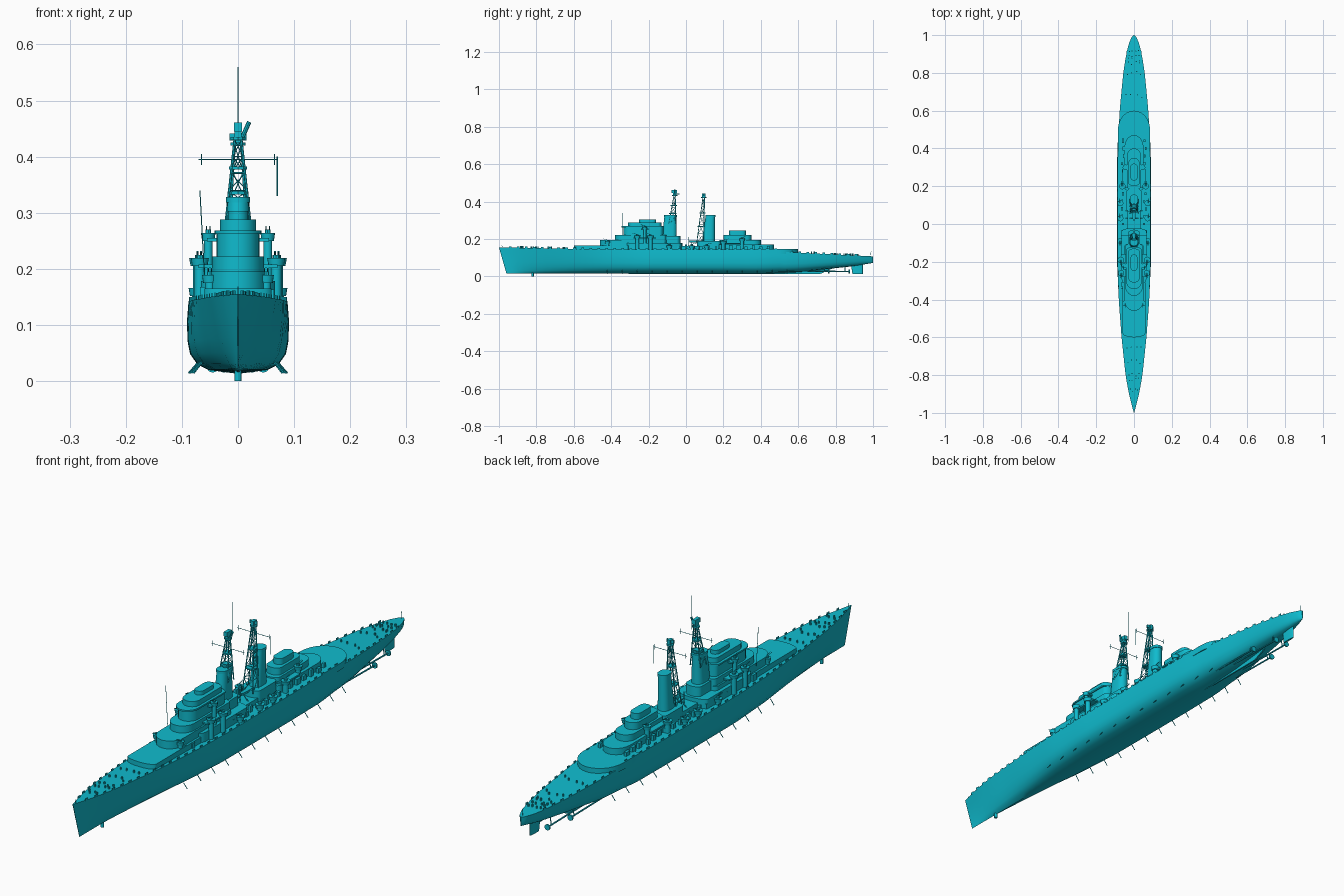
import bpy, bmesh, math, random
from mathutils import Vector, Matrix

if "Cube" in bpy.data.objects:
    bpy.data.objects.remove(bpy.data.objects["Cube"])
random.seed(4)

paint = bpy.data.materials.new("cyan_paint")
paint.use_nodes = True
CYAN = (0.005, 0.5, 0.62, 1)
paint.diffuse_color = CYAN
paint.node_tree.nodes["Principled BSDF"].inputs["Base Color"].default_value = CYAN


def finish(bm, name):
    bmesh.ops.recalc_face_normals(bm, faces=bm.faces)
    mesh = bpy.data.meshes.new(name)
    bm.to_mesh(mesh)
    bm.free()
    mesh.materials.append(paint)
    obj = bpy.data.objects.new(name, mesh)
    bpy.context.collection.objects.link(obj)
    bpy.ops.object.select_all(action="DESELECT")
    obj.select_set(True)
    bpy.context.view_layer.objects.active = obj
    bpy.ops.object.shade_smooth_by_angle(angle=math.radians(32))
    return obj


def box(bm, center, size):
    bmesh.ops.create_cube(bm, size=1, matrix=Matrix.Translation(center) @ Matrix.Diagonal((*size, 1)))


def drum(bm, x, y, low, high, radius, top=None, sides=16):
    bmesh.ops.create_cone(bm, cap_ends=True, segments=sides, radius1=radius,
                          radius2=radius if top is None else top, depth=high - low,
                          matrix=Matrix.Translation((x, y, (low + high) / 2)))


def rod(bm, a, b, radius=0.001, sides=5):
    a, b = Vector(a), Vector(b)
    turn = (b - a).to_track_quat("Z", "Y").to_matrix().to_4x4()
    bmesh.ops.create_cone(bm, cap_ends=True, segments=sides, radius1=radius, radius2=radius,
                          depth=(b - a).length, matrix=Matrix.Translation((a + b) / 2) @ turn)


def outline(front, back, half, nose, tail, steps=10):
    """Plan shape with elliptical ends of the given lengths."""
    pts = []
    for k in range(steps + 1):
        a = math.pi * k / steps
        pts.append((half * math.cos(a), back - tail + tail * math.sin(a)))
    for k in range(steps + 1):
        a = math.pi * k / steps
        pts.append((-half * math.cos(a), front + nose - nose * math.sin(a)))
    return pts


def prism(bm, lower, upper, low, high):
    rings = [[bm.verts.new((x, y, z)) for x, y in pts] for pts, z in ((lower, low), (upper, high))]
    n = len(lower)
    for i in range(n):
        j = (i + 1) % n
        bm.faces.new((rings[0][i], rings[0][j], rings[1][j], rings[1][i]))
    bm.faces.new(rings[0][::-1])
    bm.faces.new(rings[1])


def lerp(table, y):
    for (a, p), (b, q) in zip(table, table[1:]):
        if y <= b:
            return p + (q - p) * (y - a) / (b - a)
    return table[-1][1]


# Hull lofted through stations
BEAM = [(-1, 0.001), (-0.95, 0.014), (-0.9, 0.027), (-0.8, 0.045), (-0.6, 0.067), (-0.4, 0.083),
        (-0.2, 0.09), (0.2, 0.091), (0.4, 0.088), (0.6, 0.078), (0.8, 0.058), (0.9, 0.042),
        (0.96, 0.026), (0.99, 0.012), (1, 0.002)]
DECK = [(-1, 0.155), (-0.6, 0.147), (-0.3, 0.143), (0.5, 0.143), (0.53, 0.13), (1, 0.107)]
KEEL = [(-1, 0.015), (0.4, 0.013), (0.6, 0.022), (0.9, 0.055), (1, 0.072)]
VEE = [(-1, 1), (-0.8, 0.75), (-0.4, 0.15), (-0.2, 0), (0.4, 0), (0.8, 0.3), (1, 0.5)]
RISE = (0, 0.05, 0.13, 0.27, 0.45, 0.72, 1)
FULL = (0, 0.58, 0.8, 0.94, 0.99, 1, 0.97)
SHARP = (0, 0.1, 0.2, 0.38, 0.55, 0.78, 1)

bm = bmesh.new()
previous = None
count = 48
ys = sorted(set([round(-1 + 2 * i / count, 3) for i in range(count + 1)] + [0.5, 0.53, 0.98, 0.99]))
for y in ys:
    beam, deck, keel, vee = (lerp(t, y) for t in (BEAM, DECK, KEEL, VEE))
    half = []
    for h, f, s in zip(RISE, FULL, SHARP):
        rake = 0.04 * (1 - h) * max(0, -y * 5 - 4)
        half.append((beam * (f + (s - f) * vee), y + rake, keel + (deck - keel) * h))
    ring = [bm.verts.new((-x, v, z)) for x, v, z in half[:0:-1]] + [bm.verts.new(p) for p in half]
    if previous:
        for i in range(len(ring)):
            j = (i + 1) % len(ring)
            bm.faces.new((previous[i], previous[j], ring[j], ring[i]))
    else:
        bm.faces.new(ring)
    previous = ring
bm.faces.new(previous)
finish(bm, "hull")

# Raised deck with a curved aft edge
bm = bmesh.new()
shape = outline(0.4, 0.6, 0.085, 0, 0.1, 14)
prism(bm, shape, shape, 0.12, 0.146)
finish(bm, "raised_deck")

# Skeg, rudder, propeller shafts, keel dome and bilge fins
bm = bmesh.new()
prism(bm, [(0.003, 0.4), (0.003, 0.72), (-0.003, 0.72), (-0.003, 0.4)],
      [(0.003, 0.4), (0.003, 0.8), (-0.003, 0.8), (-0.003, 0.4)], 0.014, 0.05)
finish(bm, "skeg")
bm = bmesh.new()
prism(bm, outline(0.89, 0.945, 0.004, 0.01, 0.03), outline(0.88, 0.945, 0.004, 0.01, 0.03), 0.014, 0.075)
finish(bm, "rudder")
bm = bmesh.new()
for s in (-1, 1):
    for x, start, end in ((0.025, 0.6, 0.87), (0.045, 0.5, 0.76)):
        rod(bm, (s * x, start, 0.03), (s * x, end, 0.026), 0.003, 8)
        rod(bm, (s * x, end - 0.02, 0.026), (s * x * 0.7, end - 0.02, 0.07), 0.002)
        rod(bm, (s * x, end, 0.026), (s * x, end + 0.006, 0.026), 0.011, 10)
finish(bm, "propeller_shafts")
bm = bmesh.new()
drum(bm, 0, -0.82, 0, 0.03, 0.006)
finish(bm, "keel_dome")
bm = bmesh.new()
for s in (-1, 1):
    for i in range(13):
        y = -0.42 + 0.08 * i
        edge = lerp(BEAM, y)
        rod(bm, (s * edge * 0.78, y, 0.034), (s * edge * 0.97, y, 0.014), 0.0015)
finish(bm, "bilge_rods")

# Superstructure tiers: front, back, half width, nose, tail, bottom, top
TIERS = {
    "fore_deckhouse": (-0.6, -0.3, 0.06, 0.02, 0.01, 0.13, 0.165),
    "fore_upper_house": (-0.46, -0.1, 0.052, 0.06, 0.02, 0.16, 0.195),
    "main_deckhouse": (-0.33, -0.02, 0.066, 0.04, 0.02, 0.13, 0.178),
    "bridge_base": (-0.38, -0.1, 0.046, 0.05, 0.02, 0.19, 0.222),
    "bridge_tower": (-0.335, -0.12, 0.038, 0.04, 0.02, 0.22, 0.265),
    "bridge_roof": (-0.31, -0.13, 0.032, 0.03, 0.02, 0.26, 0.288),
    "bridge_director": (-0.25, -0.16, 0.018, 0.02, 0.02, 0.28, 0.303),
    "bridge_eave": (-0.345, -0.12, 0.042, 0.045, 0.02, 0.262, 0.268),
    "funnel_base": (-0.14, -0.03, 0.032, 0.02, 0.02, 0.17, 0.215),
    "midship_house": (-0.03, 0.18, 0.035, 0.01, 0.01, 0.13, 0.163),
    "aft_funnel_base": (0.06, 0.19, 0.04, 0.02, 0.02, 0.13, 0.19),
    "aft_deckhouse": (0.17, 0.47, 0.05, 0.02, 0.06, 0.13, 0.17),
    "aft_upper_house": (0.18, 0.4, 0.038, 0.02, 0.04, 0.16, 0.195),
    "aft_control_house": (0.2, 0.35, 0.03, 0.02, 0.03, 0.19, 0.222),
    "aft_director": (0.23, 0.32, 0.02, 0.02, 0.02, 0.22, 0.245),
}
for name, (front, back, half, nose, tail, low, high) in TIERS.items():
    bm = bmesh.new()
    shape = outline(front, back, half, nose, tail)
    prism(bm, shape, shape, low, high)
    finish(bm, name)

# Funnels with rims
for name, foot, head, low in (("fore_funnel", (-0.13, -0.05), (-0.115, -0.05), 0.2),
                              ("aft_funnel", (0.08, 0.155), (0.105, 0.155), 0.15)):
    bm = bmesh.new()
    prism(bm, outline(*foot, 0.024, 0.025, 0.025), outline(*head, 0.019, 0.02, 0.02), low, 0.325)
    rim = outline(head[0] - 0.002, head[1] + 0.002, 0.021, 0.02, 0.02)
    prism(bm, rim, rim, 0.318, 0.328)
    finish(bm, name)

# Lattice masts with platforms and yards
for name, foot, head, low, high in (("fore_mast", -0.075, -0.06, 0.28, 0.43),
                                    ("aft_mast", 0.075, 0.095, 0.18, 0.42)):
    bm = bmesh.new()

    def corner(k, t):
        spread = 0.022 + (0.006 - 0.022) * t
        sx, sy = ((1, 1), (-1, 1), (-1, -1), (1, -1))[k % 4]
        return (sx * spread, foot + (head - foot) * t + sy * spread * 0.8, low + (high - low) * t)

    bays = 5
    for k in range(4):
        rod(bm, corner(k, 0), corner(k, 1), 0.0022, 6)
        for i in range(bays):
            rod(bm, corner(k, i / bays), corner(k + 1, (i + 1) / bays))
            rod(bm, corner(k, (i + 1) / bays), corner(k + 1, (i + 1) / bays))
    for t, r in ((0.35, 0.02), (0.65, 0.017), (1, 0.014)):
        p = corner(0, t)
        drum(bm, 0, foot + (head - foot) * t, p[2], p[2] + 0.005, r, sides=10)
    box(bm, (0, head, high + 0.012), (0.012, 0.02, 0.02))
    rod(bm, (-0.07, head, 0.395), (0.07, head, 0.395))
    for s in (-1, 1):
        rod(bm, (s * 0.065, head, 0.385), (s * 0.065, head, 0.405))
    finish(bm, name)

bm = bmesh.new()
box(bm, (0, -0.062, 0.453), (0.014, 0.03, 0.016))
rod(bm, (0, -0.035, 0.43), (0, -0.035, 0.56))
rod(bm, (0, -0.06, 0.44), (0, -0.035, 0.44), 0.002)
rod(bm, (0.008, -0.06, 0.435), (0.02, -0.06, 0.462), 0.004, 8)
box(bm, (0, 0.095, 0.435), (0.03, 0.006, 0.012))
finish(bm, "radar_antennas")
bm = bmesh.new()
rod(bm, (-0.06, -0.34, 0.19), (-0.068, -0.34, 0.34))
rod(bm, (0.07, 0.095, 0.33), (0.07, 0.095, 0.4))
rod(bm, (0, 0.012, 0.15), (0, 0.012, 0.21))
finish(bm, "whip_aerials")

# Gun tubs on pedestals: x, y, floor height, radius
TUBS = [(0.05, -0.42, 0.175, 0.014), (0.068, -0.26, 0.205, 0.016), (0.07, -0.19, 0.205, 0.017),
        (0.053, -0.22, 0.25, 0.013), (0.073, -0.09, 0.152, 0.015), (0.072, 0.03, 0.152, 0.016),
        (0.072, 0.11, 0.152, 0.016), (0.062, 0.2, 0.175, 0.017), (0.045, 0.3, 0.188, 0.015)]
bm = bmesh.new()
guns = bmesh.new()
for x, y, z, r in TUBS:
    for s in (-1, 1):
        drum(bm, s * x, y, 0.135, z, r * 0.6)
        drum(bm, s * x, y, z, z + 0.014, r * 0.85, r)
        drum(guns, s * x, y, z + 0.01, z + 0.02, r * 0.4, sides=8)
        for g in (-0.003, 0.003):
            rod(guns, (s * x + g, y, z + 0.019), (s * x + g, y - math.copysign(r * 1.6, -y), z + 0.026))
finish(bm, "gun_tubs")
finish(guns, "light_guns")

# Bridge wings, boats and deck lockers
bm = bmesh.new()
box(bm, (0, -0.22, 0.252), (0.11, 0.04, 0.006))
box(bm, (0, -0.22, 0.205), (0.14, 0.12, 0.006))
box(bm, (0, 0.24, 0.176), (0.12, 0.1, 0.006))
finish(bm, "wing_platforms")
bm = bmesh.new()
for s in (-1, 1):
    for i in range(22):
        y = -0.4 + 0.04 * i
        box(bm, (s * random.uniform(0.052, 0.064), y, 0.15),
            (0.01, random.uniform(0.01, 0.025), random.uniform(0.02, 0.04)))
finish(bm, "deck_lockers")
bm = bmesh.new()
for s in (-1, 1):
    for y in (-0.13, 0.05):
        prism(bm, outline(y - 0.03, y + 0.03, 0.005, 0.02, 0.02),
              outline(y - 0.035, y + 0.035, 0.008, 0.025, 0.025), 0.182, 0.192)
        for end in (-0.02, 0.02):
            rod(bm, (s * 0.045, y + end, 0.14), (0, y + end, 0.184), 0.002)
    bmesh.ops.translate(bm, vec=(0, 0, 0), verts=bm.verts)
finish(bm, "boats_and_cradles")

# Deck fittings at bow and stern, and chocks along the edge
bm = bmesh.new()
for s in (-1, 1):
    for y in (-0.88, -0.82, -0.8, -0.73, -0.66, 0.68, 0.8, 0.85, 0.87, 0.89, 0.91):
        deck = lerp(DECK, y)
        for f in (0.25, 0.6):
            drum(bm, s * f * lerp(BEAM, y), y + random.uniform(-0.01, 0.01), deck - 0.004, deck + 0.009, 0.003, sides=8)
    for i in range(44):
        y = -0.94 + 0.043 * i
        box(bm, (s * lerp(BEAM, y) * 0.95, y, lerp(DECK, y) + 0.003), (0.002, 0.014, 0.008))
rod(bm, (0, 0.985, 0.1), (0, 0.99, 0.135))
rod(bm, (0, -0.98, 0.15), (0, -0.985, 0.168))
finish(bm, "deck_fittings")
